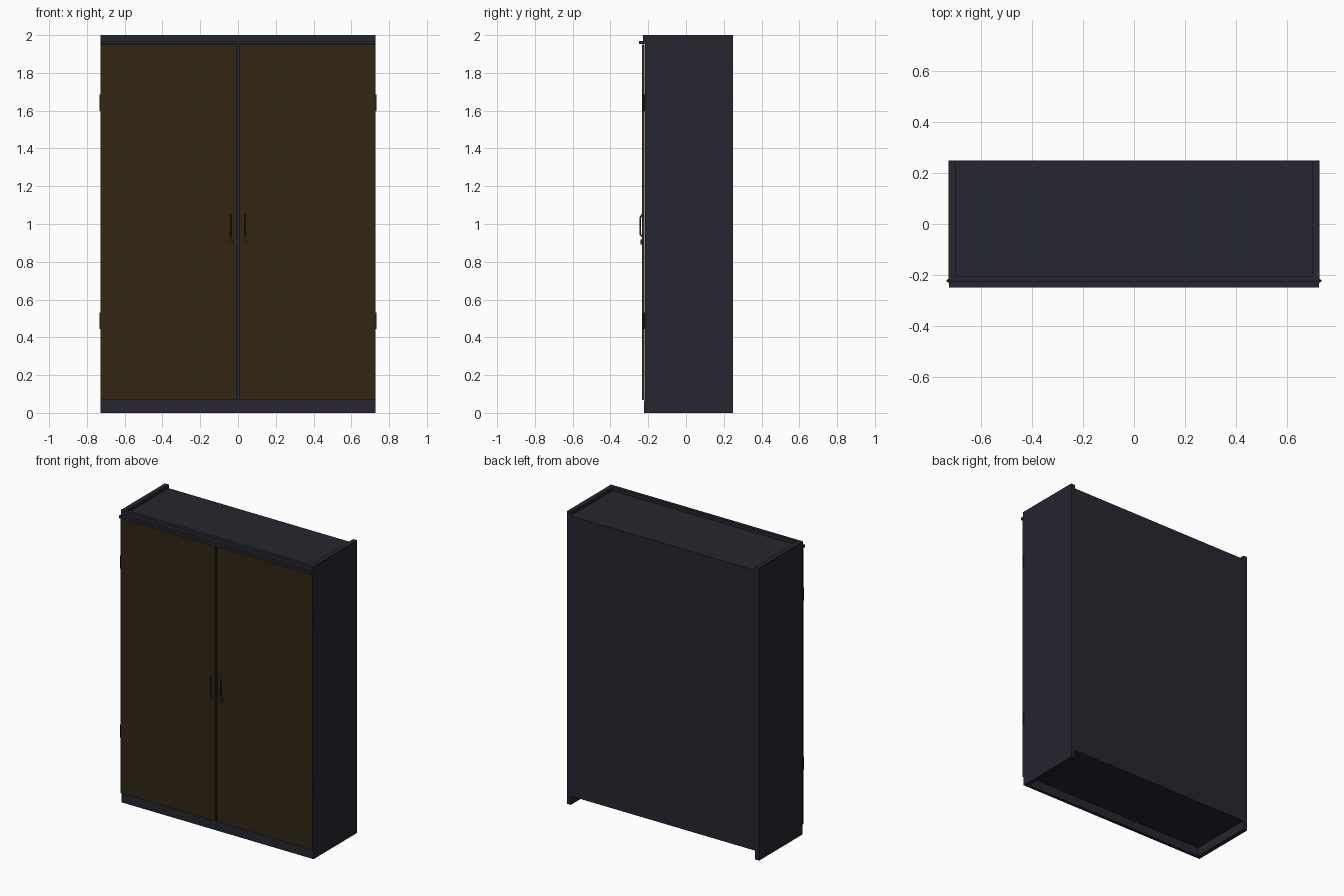
import bpy
import math
from mathutils import Vector

if "Cube" in bpy.data.objects:
    bpy.data.objects.remove(bpy.data.objects["Cube"])


def material(name, colour):
    m = bpy.data.materials.new(name)
    m.use_nodes = True
    m.diffuse_color = (*colour, 1)
    m.node_tree.nodes["Principled BSDF"].inputs["Base Color"].default_value = (*colour, 1)
    return m


navy = material("dark navy", (0.019, 0.019, 0.029))
brown = material("dark brown", (0.031, 0.019, 0.006))
black = material("black metal", (0.012, 0.012, 0.012))


def box(name, mat, x, y, z):
    """Box spanning the given (low, high) ranges."""
    bpy.ops.mesh.primitive_cube_add(size=1)
    o = bpy.context.object
    o.name = name
    o.data.materials.append(mat)
    for v in o.data.vertices:
        v.co = Vector([(r[0] + r[1]) / 2 + c * (r[1] - r[0])
                       for r, c in zip((x, y, z), v.co)])
    return o


def cylinder(name, mat, radius, depth, location, rotation=(0, 0, 0), sides=16):
    bpy.ops.mesh.primitive_cylinder_add(vertices=sides, radius=radius, depth=depth,
                                        location=location, rotation=rotation)
    o = bpy.context.object
    o.name = name
    o.data.materials.append(mat)
    bpy.ops.object.shade_smooth_by_angle()
    return o


W = 0.727        # half width
INNER = 0.697    # half width between the side panels
FRONT, BACK = -0.216, 0.248

# Carcass
box("top_panel", navy, (-INNER, INNER), (FRONT, BACK), (1.95, 1.975))
box("bottom_panel", navy, (-INNER, INNER), (FRONT, BACK), (0.06, 0.085))
box("back_panel", navy, (-INNER, INNER), (BACK - 0.015, BACK), (0.06, 1.975))
box("plinth", navy, (-W, W), (-0.222, -0.2), (0, 0.065))
box("top_rail", navy, (-W, W), (-0.228, -0.205), (1.952, 2))
box("front_lip", navy, (-0.725, 0.725), (-0.248, -0.22), (1.952, 1.97))
box("centre_post", navy, (-0.03, 0.03), (FRONT, -0.19), (0.085, 1.95))

# Mirrored parts
for side, s in (("left", 1), ("right", -1)):
    def span(a, b):
        return tuple(sorted((s * a, s * b)))

    box(side + "_side_panel", navy, span(INNER, W), (FRONT, BACK), (0, 2))
    box(side + "_door", brown, span(0.009, W), (-0.233, -0.22), (0.067, 1.95))

    # Hinge barrels on the outer edge, with a leaf behind the door
    for level, z in (("lower", 0.487), ("upper", 1.642)):
        cylinder(f"{side}_{level}_hinge", black, 0.006, 0.088,
                 (s * 0.728, -0.222, z), sides=12)
        box(f"{side}_{level}_hinge_leaf", black, span(0.68, W),
            (-0.221, FRONT), (z - 0.044, z + 0.044))

    # Bent bar handle
    curve = bpy.data.curves.new(side + "_handle", "CURVE")
    curve.dimensions = "3D"
    curve.bevel_depth = 0.004
    curve.bevel_resolution = 2
    curve.use_fill_caps = True
    path = curve.splines.new("POLY")
    bends = [(-0.23, 0.932), (-0.242, 0.945), (-0.242, 1.035), (-0.23, 1.052)]
    path.points.add(len(bends) - 1)
    for p, (y, z) in zip(path.points, bends):
        p.co = (s * 0.039, y, z, 1)
    handle = bpy.data.objects.new(side + "_handle", curve)
    bpy.context.collection.objects.link(handle)
    curve.materials.append(brown)

    # Round lock below the handle
    cylinder(side + "_lock", brown, 0.013, 0.018, (s * 0.039, -0.232, 0.905),
             (math.pi / 2, 0, 0), sides=20)
